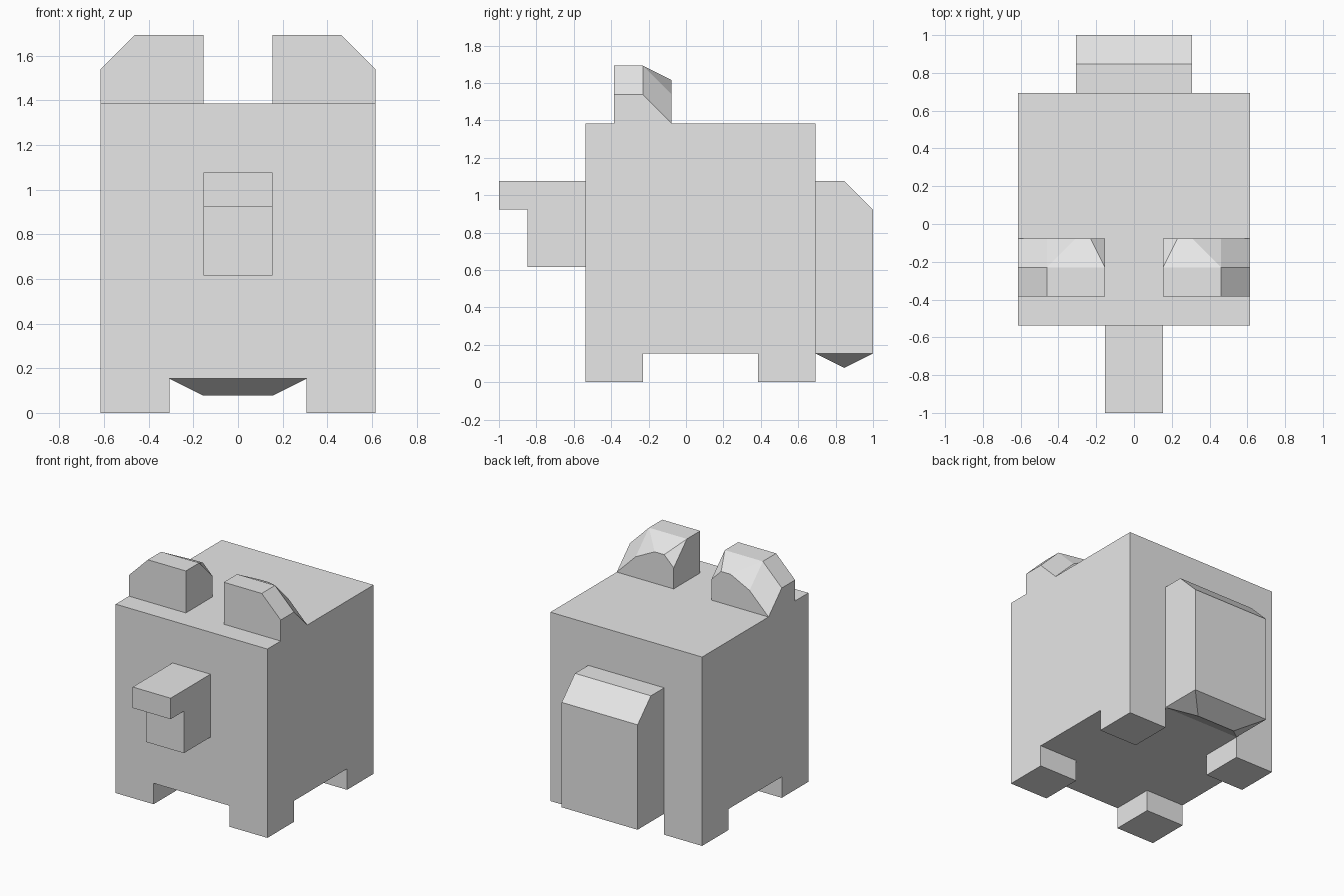
import bpy, bmesh, math
from mathutils import Vector

if "Cube" in bpy.data.objects:
    bpy.data.objects.remove(bpy.data.objects["Cube"])

U = 2 / 13  # one block unit

grey = bpy.data.materials.new("plain grey")
grey.diffuse_color = (0.8, 0.8, 0.8, 1)
grey.use_nodes = True
grey.node_tree.nodes["Principled BSDF"].inputs["Base Color"].default_value = grey.diffuse_color


def finish(bm, name):
    """Merge flat faces, scale from block units and add the object to the scene."""
    bmesh.ops.dissolve_limit(bm, angle_limit=math.radians(1), verts=bm.verts, edges=bm.edges)
    bmesh.ops.recalc_face_normals(bm, faces=bm.faces)
    bmesh.ops.scale(bm, vec=(U, U, U), verts=bm.verts)
    mesh = bpy.data.meshes.new(name)
    bm.to_mesh(mesh)
    bm.free()
    mesh.materials.append(grey)
    obj = bpy.data.objects.new(name, mesh)
    bpy.context.collection.objects.link(obj)
    return obj


def hull(name, points):
    bm = bmesh.new()
    verts = [bm.verts.new(p) for p in points]
    bmesh.ops.convex_hull(bm, input=verts)
    return finish(bm, name)


# Body: a cube with four corner legs drawn out of its underside
bm = bmesh.new()
bmesh.ops.create_cube(bm, size=8)
bmesh.ops.translate(bm, vec=(0, 0.5, 5), verts=bm.verts)
for co, no in (((-2, 0, 0), (1, 0, 0)), ((2, 0, 0), (1, 0, 0)),
               ((0, -1.5, 0), (0, 1, 0)), ((0, 2.5, 0), (0, 1, 0))):
    bmesh.ops.bisect_plane(bm, geom=bm.verts[:] + bm.edges[:] + bm.faces[:],
                           plane_co=co, plane_no=no)
bm.normal_update()
corners = []
for f in bm.faces:
    c = f.calc_center_median()
    if f.normal.z < -0.9 and abs(c.x) > 2 and abs(c.y - 0.5) > 2:
        corners.append(f)
legs = bmesh.ops.extrude_discrete_faces(bm, faces=corners)["faces"]
for f in legs:
    bmesh.ops.translate(bm, vec=(0, 0, -1), verts=f.verts)
finish(bm, "body_with_legs")

# Snout: stepped side profile drawn across the width
bm = bmesh.new()
profile = [(-3.5, 4), (-5.5, 4), (-5.5, 6), (-6.5, 6), (-6.5, 7), (-3.5, 7)]
face = bm.faces.new([bm.verts.new((-1, y, z)) for y, z in profile])
side = bmesh.ops.extrude_face_region(bm, geom=[face], use_keep_orig=True)["geom"]
bmesh.ops.translate(bm, vec=(2, 0, 0),
                    verts=[v for v in side if isinstance(v, bmesh.types.BMVert)])
finish(bm, "snout")

# Back pack: sloped top edge and a hipped underside
side = [(4.5, 1), (6.5, 1), (6.5, 6), (5.5, 7), (4.5, 7)]
hull("back_pack", [Vector((x, y, z)) for x in (-2, 2) for y, z in side]
     + [Vector((-1, 5.5, 0.5)), Vector((1, 5.5, 0.5))])

# Ears: clipped block tapering to a smaller rear outline
front = [(1, 9), (4, 9), (4, 10), (3, 11), (1, 11)]
rear = [(1, 9), (4, 9), (3, 10), (2, 10.5), (1.5, 10.5), (1, 10)]
for s, name in ((1, "right_ear"), (-1, "left_ear")):
    hull(name, [Vector((s * x, y, z)) for y in (-2.5, -1.5) for x, z in front]
         + [Vector((s * x, -0.5, z)) for x, z in rear])
